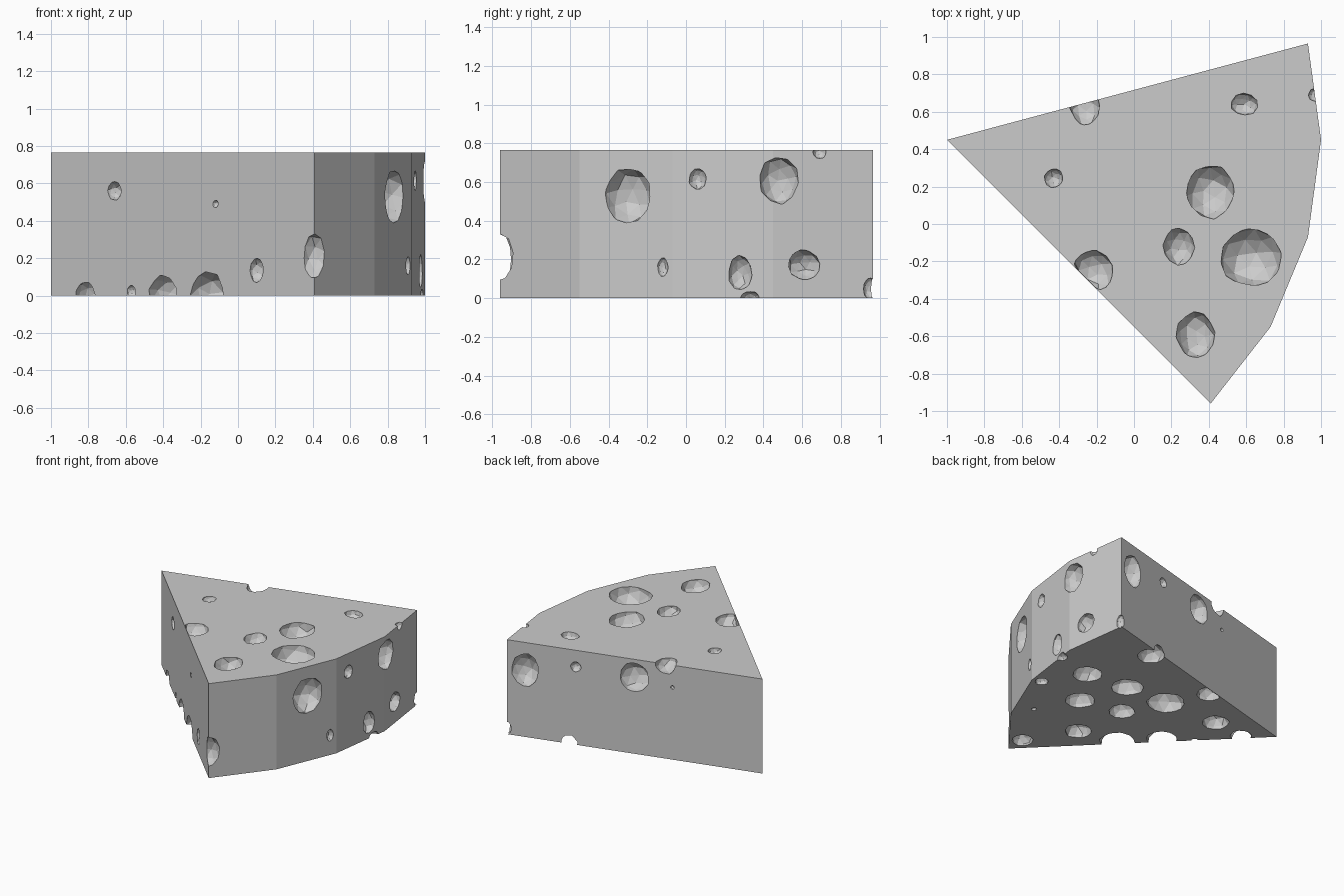
import bpy, bmesh, random
from mathutils import Vector, Matrix

if "Cube" in bpy.data.objects:
    bpy.data.objects.remove(bpy.data.objects["Cube"])

random.seed(4)
H = 0.765
OUTLINE = [(-1, 0.45), (0.41, -0.96), (0.73, -0.55), (0.93, -0.07), (1.0, 0.45), (0.93, 0.965)]


def to_object(bm, name):
    bmesh.ops.recalc_face_normals(bm, faces=bm.faces)
    mesh = bpy.data.meshes.new(name)
    bm.to_mesh(mesh)
    bm.free()
    ob = bpy.data.objects.new(name, mesh)
    bpy.context.collection.objects.link(ob)
    return ob


def rind_x(y):
    # x of the curved rind at a given y
    for (x0, y0), (x1, y1) in zip(OUTLINE[1:], OUTLINE[2:]):
        if y <= y1:
            return x0 + (x1 - x0) * (y - y0) / (y1 - y0)
    return OUTLINE[-1][0]


# Cheese wedge: extruded outline
bm = bmesh.new()
base = bm.faces.new([bm.verts.new((x, y, 0)) for x, y in OUTLINE])
ext = bmesh.ops.extrude_face_region(bm, geom=[base])
bmesh.ops.translate(bm, vec=(0, 0, H), verts=[g for g in ext["geom"] if isinstance(g, bmesh.types.BMVert)])
wedge = to_object(bm, "cheese_wedge")

# Faceted, slightly irregular bubbles
cut = bmesh.new()


def bubble(loc, radii, keep_wall=None):
    rot = Matrix.Rotation(random.uniform(0, 6), 4, 'Z') @ Matrix.Rotation(random.uniform(0, 3), 4, 'X')
    verts = bmesh.ops.create_icosphere(cut, subdivisions=2, radius=1)["verts"]
    for v in verts:
        p = (rot @ v.co) * random.uniform(0.95, 1.08)
        v.co = Vector(loc) + Vector([a * b for a, b in zip(p, radii)])
        if keep_wall:
            # flatten the bubble just inside a side face so that face stays whole
            n, d = keep_wall
            over = v.co.dot(n) - d + 0.004
            if over > 0:
                v.co -= n * over


LEFT = (Vector((-1, -1, 0)).normalized(), 0.55 / 2 ** 0.5)
bn = Vector((-0.515, 1.93, 0)).normalized()
BACK = (bn, bn.dot(Vector((-1, 0.45, 0))))

# Top holes: x, y, rx, ry
for x, y, rx, ry in [(0.41, 0.17, .125, .145), (0.62, -0.18, .165, .155), (0.24, -0.12, .085, .1),
                     (0.33, -0.59, .1, .12), (0.59, 0.64, .07, .06), (-0.43, 0.245, .05, .05),
                     (-0.26, 0.63, .08, .1)]:
    bubble((x, y, H), (rx, ry, min(rx, ry)))
bubble((-0.22, -0.25, H), (.11, .11, .09), LEFT)
bubble((0.03, -0.63, H), (.09, .1, .08), LEFT)

# Underside holes: x, y, r
for x, y, r in [(.48, .77, .1), (.67, .26, .11), (.32, .30, .12), (.46, -.07, .11), (.12, 0, .1),
                (-.05, .31, .14), (-.52, .32, .1), (-.37, -.12, .115), (-.79, .29, .08),
                (-.14, -.36, .13), (.18, -.43, .1), (.86, -.04, .05), (.64, -.39, .02), (.41, -.8, .08)]:
    bubble((x, y, 0), (r, r, r))
bubble((-.21, .62, 0), (.1, .1, .1), BACK)

# Left cut-face holes: x, z, rx, rz
for x, z, rx, rz in [(-.66, .56, .05, .05), (-.12, .49, .02, .02), (-.57, .02, .03, .035),
                     (.1, .135, .05, .065)]:
    bubble((x, -.55 - x, z), (rx, rx, rz))
bubble((.41, -.97, .21), (.09, .09, .125))

# Back cut-face holes: x, z, r, rz
for x, z, r, rz in [(.79, .54, .105, .135), (.41, .63, .04, .04), (-.035, .62, .115, .12), (-.32, .585, .015, .015)]:
    bubble((x, .717 + .267 * x, z), (r, r, rz))

# Rind holes: y, z, ry, rz
for y, z, ry, rz in [(-.3, .53, .125, .14), (.06, .615, .045, .055), (.48, .61, .1, .12),
                     (-.12, .16, .028, .05), (.28, .13, .06, .09), (.33, 0, .05, .035),
                     (.61, .17, .085, .078), (.95, .05, .035, .055), (.69, .755, .035, .035),
                     (-.48, .765, .06, .035)]:
    bubble((rind_x(y), y, z), (ry, ry, rz))

bubbles = to_object(cut, "bubble_cutter")
bubbles.hide_render = True

# Carve the bubbles out of the wedge
mod = wedge.modifiers.new("holes", 'BOOLEAN')
mod.operation = 'DIFFERENCE'
mod.solver = 'EXACT'
mod.use_self = True
mod.object = bubbles
bpy.context.view_layer.objects.active = wedge
wedge.select_set(True)
bpy.ops.object.modifier_apply(modifier=mod.name)
bpy.data.objects.remove(bubbles)
